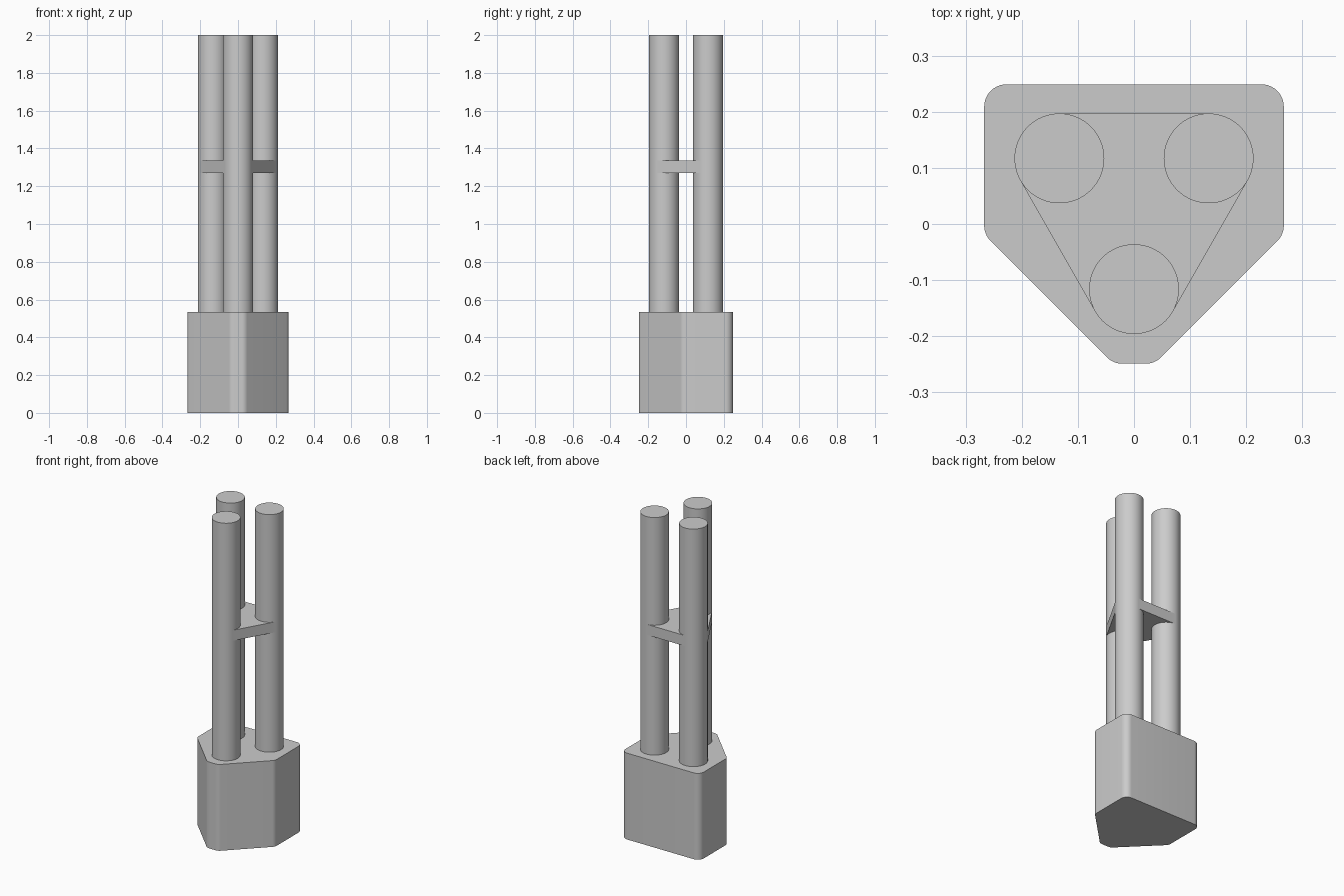
import bpy
import bmesh
import math
from mathutils import Vector

cube = bpy.data.objects.get("Cube")
if cube:
    bpy.data.objects.remove(cube, do_unlink=True)

grey = bpy.data.materials.new("light_grey")
grey.use_nodes = True
grey.diffuse_color = (0.6, 0.6, 0.6, 1)
grey.node_tree.nodes["Principled BSDF"].inputs["Base Color"].default_value = (0.6, 0.6, 0.6, 1)

BASE_TOP, TOP, ROD_R = 0.533, 2.0, 0.08
RODS = {"rod_front": (0, -0.116), "rod_back_left": (0.133, 0.117), "rod_back_right": (-0.133, 0.117)}


def rounded(corners, radius, steps=10):
    """Fillet every corner of a counter-clockwise convex outline."""
    points = []
    for i, corner in enumerate(corners):
        p = Vector(corner)
        a = (Vector(corners[i - 1]) - p).normalized()
        b = (Vector(corners[(i + 1) % len(corners)]) - p).normalized()
        half = a.angle(b) / 2
        centre = p + (a + b).normalized() * radius / math.sin(half)
        start = p + a * radius / math.tan(half) - centre
        turn = math.pi - 2 * half
        for k in range(steps + 1):
            t = turn * k / steps
            c, s = math.cos(t), math.sin(t)
            points.append(centre + Vector((start.x * c - start.y * s, start.x * s + start.y * c)))
    return points


def prism(name, outline, z0, z1):
    """Extrude a flat outline between two heights."""
    bm = bmesh.new()
    face = bm.faces.new([bm.verts.new((p[0], p[1], z0)) for p in outline])
    top = bmesh.ops.extrude_face_region(bm, geom=[face], use_keep_orig=True)["geom"]
    bmesh.ops.translate(bm, vec=(0, 0, z1 - z0), verts=[v for v in top if isinstance(v, bmesh.types.BMVert)])
    bmesh.ops.recalc_face_normals(bm, faces=bm.faces)
    mesh = bpy.data.meshes.new(name)
    bm.to_mesh(mesh)
    bm.free()
    mesh.materials.append(grey)
    obj = bpy.data.objects.new(name, mesh)
    bpy.context.collection.objects.link(obj)
    bpy.ops.object.select_all(action="DESELECT")
    obj.select_set(True)
    bpy.context.view_layer.objects.active = obj
    bpy.ops.object.shade_smooth_by_angle(angle=math.radians(30))
    return obj


# Base block with rounded vertical edges
right_side = [(0.037, -0.249), (0.267, -0.019), (0.267, 0.249)]
left_side = [(-x, y) for x, y in reversed(right_side)]
prism("base", rounded(right_side + left_side, 0.04), 0, BASE_TOP)

# Three upright rods
for name, (x, y) in RODS.items():
    angles = [math.tau * k / 64 for k in range(64)]
    prism(name, [(x + ROD_R * math.cos(a), y + ROD_R * math.sin(a)) for a in angles], BASE_TOP, TOP)

# Spacer plate, its edges tangent to the rods
centres = [Vector(c) for c in RODS.values()]
outline = []
for i, start in enumerate(centres):
    end = centres[(i + 1) % 3]
    along = (end - start).normalized()
    outward = Vector((along.y, -along.x)) * ROD_R
    outline += [start + outward, end + outward]
prism("spacer_plate", outline, 1.27, 1.335)
